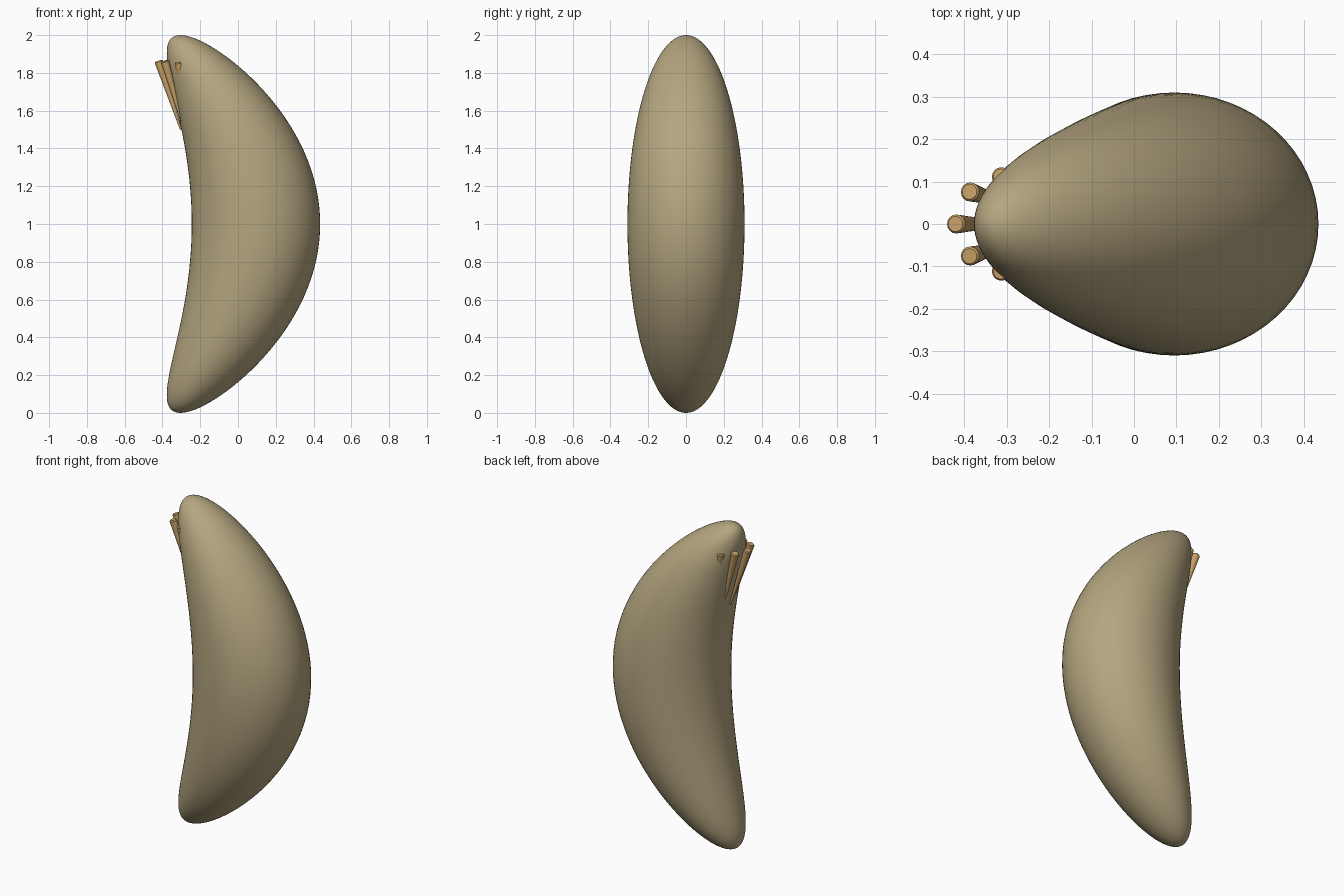
import bpy, bmesh, math
from mathutils import Vector

if "Cube" in bpy.data.objects:
    bpy.data.objects.remove(bpy.data.objects["Cube"])


def material(name, color):
    m = bpy.data.materials.new(name)
    m.diffuse_color = (*color, 1)
    m.use_nodes = True
    m.node_tree.nodes["Principled BSDF"].inputs["Base Color"].default_value = m.diffuse_color
    return m


def finish(name, bm, mat):
    me = bpy.data.meshes.new(name)
    bmesh.ops.recalc_face_normals(bm, faces=bm.faces)
    bm.to_mesh(me)
    bm.free()
    ob = bpy.data.objects.new(name, me)
    bpy.context.collection.objects.link(ob)
    me.materials.append(mat)
    bpy.context.view_layer.objects.active = ob
    for o in bpy.context.selected_objects:
        o.select_set(False)
    ob.select_set(True)
    bpy.ops.object.shade_smooth_by_angle(angle=math.radians(40))
    return ob


olive = material("olive_tan", (0.46, 0.38, 0.215))
straw = material("straw", (0.58, 0.36, 0.14))

# Body: ellipsoid whose sections slide back toward both ends
bm = bmesh.new()
bmesh.ops.create_uvsphere(bm, u_segments=64, v_segments=64, radius=1)
for v in bm.verts:
    x, y, t = v.co
    v.co = (0.095 - 0.40 * t * t + 0.34 * x, 0.31 * y, 1 + t)
finish("curved_body", bm, olive)


# Bristles: tapered rods fanned out of the concave side
def bristle(name, root, tip):
    root, tip = Vector(root), Vector(tip)
    axis = tip - root
    n = axis.normalized()
    side = n.cross(Vector((0, 1, 0))).normalized()
    up = n.cross(side)
    bm = bmesh.new()
    rings = []
    for f, r in ((0, 0.005), (0.985, 0.0225), (1, 0.018)):
        c = root + axis * f
        rings.append([bm.verts.new(c + r * (math.cos(a) * side + math.sin(a) * up))
                      for a in (2 * math.pi * i / 16 for i in range(16))])
    for lo, hi in zip(rings, rings[1:]):
        for i in range(16):
            j = (i + 1) % 16
            bm.faces.new((lo[i], lo[j], hi[j], hi[i]))
    bm.faces.new(rings[0])
    bm.faces.new(rings[-1])
    finish(name, bm, straw)


bristle("middle_bristle", (-0.302, 0, 1.50), (-0.421, 0, 1.864))
for s, label in ((-1, "front"), (1, "back")):
    bristle(label + "_inner_bristle", (-0.285, s * 0.045, 1.50), (-0.388, s * 0.076, 1.864))
    bristle(label + "_outer_bristle", (-0.25, s * 0.075, 1.50), (-0.314, s * 0.112, 1.857))
